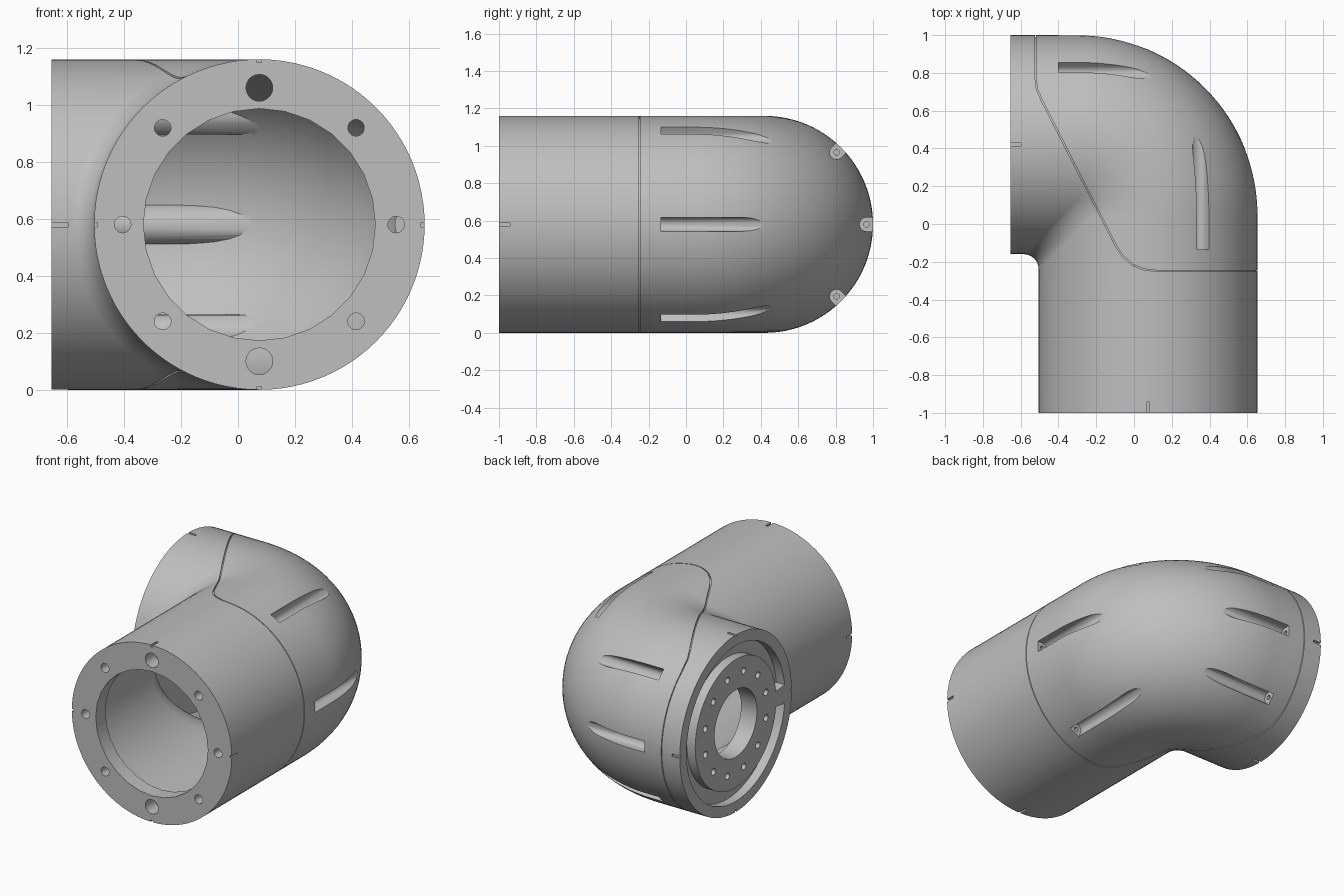
import bpy, bmesh
from math import sin, cos, pi, radians
from mathutils import Matrix, Vector

cube = bpy.data.objects.get("Cube")
if cube:
    bpy.data.objects.remove(cube, do_unlink=True)

AX, BY, MID = 0.075, 0.42, 0.58      # tube axes and centre height
RAD, BEND = 0.58, 0.375              # tube radius and bend radius
FRONT, SIDE = -1.0, -0.655           # open ends of the two tubes


def frame(origin, u, v, w):
    m = Matrix((u, v, w)).transposed().to_4x4()
    m.translation = origin
    return m


# Local frames: u points to the outside of the bend, v up, w into the tube
FRONT_END = frame((AX, FRONT, MID), (1, 0, 0), (0, 0, 1), (0, 1, 0))
SIDE_END = frame((SIDE, BY, MID), (0, 1, 0), (0, 0, 1), (1, 0, 0))


def finish(bm, name):
    bmesh.ops.recalc_face_normals(bm, faces=bm.faces[:])
    mesh = bpy.data.meshes.new(name)
    bm.to_mesh(mesh)
    bm.free()
    ob = bpy.data.objects.new(name, mesh)
    bpy.context.collection.objects.link(ob)
    return ob


def elbow(name, radius, fillet, start, end, segs=96, steps=32):
    """Two tubes joined by a round bend with a small fillet inside."""
    bm = bmesh.new()
    rings = []
    for i in range(-1, steps + 2):
        t = min(max(i / steps, 0), 1) * pi / 2
        ring = []
        for j in range(segs):
            a = 2 * pi * j / segs
            w, z = radius * cos(a), MID + radius * sin(a)
            r = BEND + w
            if w < 0:
                r = max(r, fillet)
            x = AX + w - r + r * cos(t)
            y = BY + w - r + r * sin(t)
            if i < 0:
                y = start
            if i > steps:
                x = end
            ring.append(bm.verts.new((x, y, z)))
        rings.append(ring)
    for p, q in zip(rings, rings[1:]):
        for j in range(segs):
            k = (j + 1) % segs
            bm.faces.new((p[j], p[k], q[k], q[j]))
    bm.faces.new(rings[0])
    bm.faces.new(rings[-1])
    return finish(bm, name)


def prism(pts, w0, w1, mat=Matrix(), name="cutter"):
    bm = bmesh.new()
    low, high = [[bm.verts.new(mat @ Vector((u, v, w))) for u, v in pts] for w in (w0, w1)]
    bm.faces.new(low)
    bm.faces.new(high)
    for i in range(len(pts)):
        k = (i + 1) % len(pts)
        bm.faces.new((low[i], low[k], high[k], high[i]))
    return finish(bm, name)


def arc(r, a0, a1, n, cu=0.0):
    return [(cu + r * cos(a0 + (a1 - a0) * i / n), r * sin(a0 + (a1 - a0) * i / n))
            for i in range(n + 1)]


def disc(r, n=24, cu=0.0):
    return arc(r, 0, 2 * pi, n, cu)[:-1]


def turn(mat, degrees):
    return mat @ Matrix.Rotation(radians(degrees), 4, 'Z')


def cut(target, cutter):
    mod = target.modifiers.new("cut", 'BOOLEAN')
    mod.operation, mod.solver, mod.object = 'DIFFERENCE', 'EXACT', cutter
    bpy.context.view_layer.update()
    graph = bpy.context.evaluated_depsgraph_get()
    mesh = bpy.data.meshes.new_from_object(target.evaluated_get(graph))
    target.modifiers.clear()
    target.data = mesh
    bpy.data.objects.remove(cutter, do_unlink=True)


# Screw pockets: frame, angle round the tube, depth of the flat end
pockets = [(FRONT_END, a, 0.865) for a in (-60, 0, 60)]
pockets += [(SIDE_END, a, 0.255) for a in (-45, 0, 45)]
POCKET_R, POCKET_W = 0.545, 0.037

# Hollow inside, leaving a wall round each pocket and a thick mounting plate
cavity = elbow("cavity", 0.54, 0.12, FRONT + 0.1, SIDE + 0.065)
cut(cavity, prism(disc(0.56, 64), -0.05, 0.115, SIDE_END))
for end, angle, depth in pockets:
    cut(cavity, prism(disc(0.07, 24, POCKET_R), depth - 0.06, depth + 0.7, turn(end, angle)))

housing = elbow("elbow_housing", RAD, 0.08, FRONT, SIDE)
cut(housing, cavity)

# Front flange: bore and ring of holes
cut(housing, prism(disc(0.407, 28), -0.1, 0.2, FRONT_END))
for i in range(8):
    size = 0.047 if i % 4 == 2 else 0.029
    cut(housing, prism(disc(size, 20, 0.48), -0.1, 0.2, turn(FRONT_END, i * 45)))

# Side mounting plate: centre hole, bolt circle and open ring groove
cut(housing, prism(disc(0.22, 48), -0.1, 0.2, SIDE_END))
for i in range(12):
    cut(housing, prism(disc(0.021, 16, 0.325), -0.1, 0.08, turn(SIDE_END, i * 30 + 15)))
gap = pi - 0.12
groove = arc(0.51, -gap, gap, 72) + arc(0.42, gap, -gap, 72)
cut(housing, prism(groove, -0.1, 0.06, SIDE_END))

# Screw pockets with a screw hole in each flat end
slot = arc(POCKET_W, pi / 2, 3 * pi / 2, 12, POCKET_R) + [(0.68, -POCKET_W), (0.68, POCKET_W)]
for end, angle, depth in pockets:
    mat = turn(end, angle)
    cut(housing, prism(slot, depth, depth + 0.7, mat))
    cut(housing, prism(disc(0.015, 12, POCKET_R), depth - 0.04, depth + 0.02, mat))

# Alignment notches on both rims
for end in (FRONT_END, SIDE_END):
    for angle in range(0, 360, 90):
        notch = [(0.568, -0.008), (0.62, -0.008), (0.62, 0.008), (0.568, 0.008)]
        cut(housing, prism(notch, -0.05, 0.058, turn(end, angle)))

# Shallow seam between the body and the outer cover
path = [(0.8, -0.25), (0.11, -0.25), (0.05, -0.243), (-0.01, -0.218), (-0.06, -0.175),
        (-0.1, -0.115), (-0.49, 0.65), (-0.516, 0.71), (-0.525, 0.78), (-0.525, 1.2)]
seam = prism(path + [(x + 0.005, y + 0.005) for x, y in reversed(path)], -0.2, 1.4)
cut(seam, elbow("seam_core", RAD - 0.01, 0.09, FRONT - 0.2, SIDE - 0.2))
cut(housing, seam)

# Plain grey finish
grey = bpy.data.materials.new("grey_metal")
grey.use_nodes = True
colour = (0.52, 0.52, 0.52, 1)
grey.diffuse_color = colour
grey.node_tree.nodes["Principled BSDF"].inputs["Base Color"].default_value = colour
housing.data.materials.clear()
housing.data.materials.append(grey)

for ob in bpy.context.selected_objects:
    ob.select_set(False)
housing.select_set(True)
bpy.context.view_layer.objects.active = housing
bpy.ops.object.shade_smooth_by_angle(angle=radians(30))
